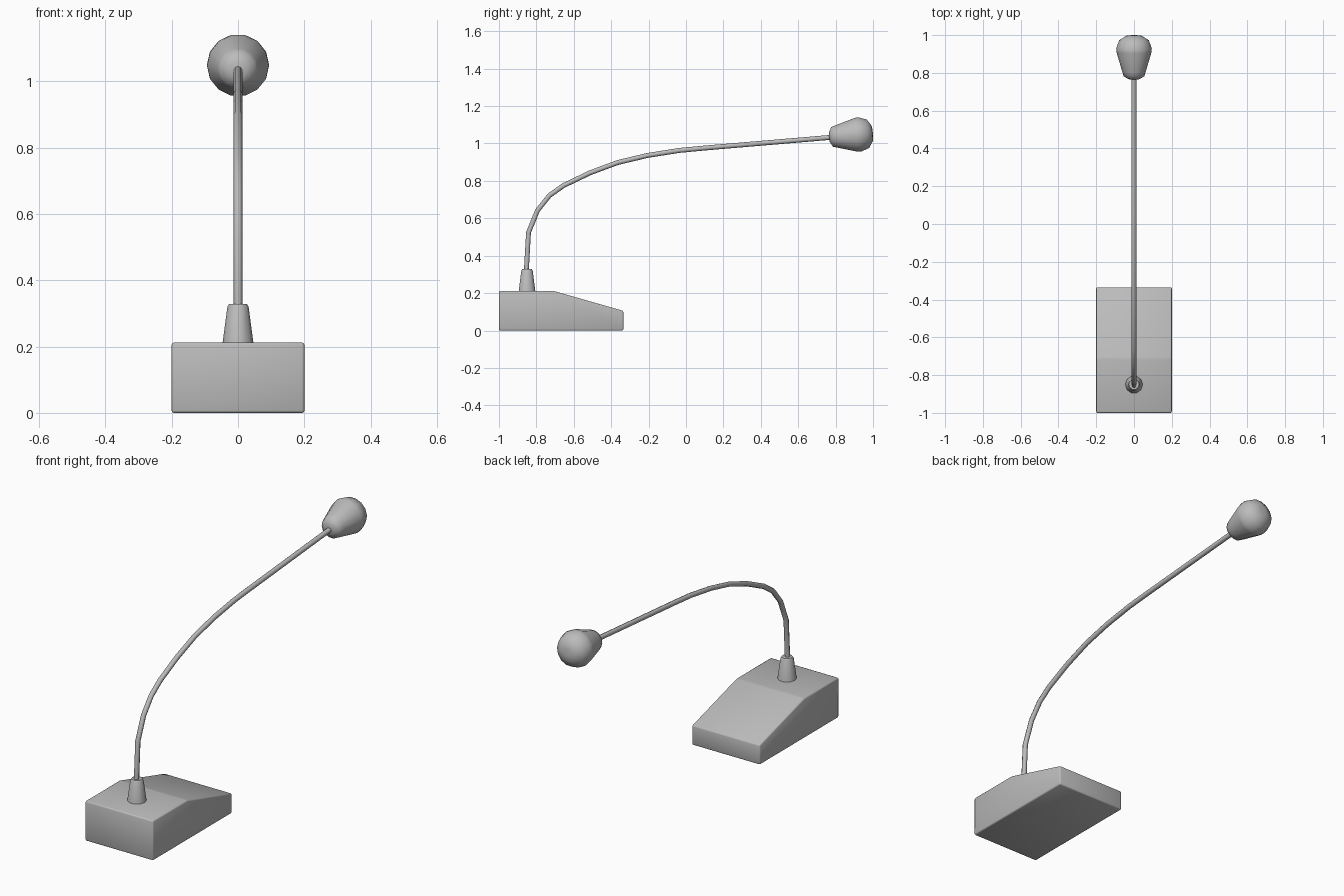
import bpy, bmesh, math
from mathutils import Matrix

if "Cube" in bpy.data.objects:
    bpy.data.objects.remove(bpy.data.objects["Cube"])

# Single material
grey = bpy.data.materials.new("plain grey")
grey.use_nodes = True
grey.diffuse_color = (0.5, 0.5, 0.5, 1)
grey.node_tree.nodes["Principled BSDF"].inputs["Base Color"].default_value = (0.5, 0.5, 0.5, 1)


def finish(obj, angle):
    bpy.ops.object.select_all(action="DESELECT")
    obj.select_set(True)
    bpy.context.view_layer.objects.active = obj
    if obj.type == "CURVE":
        bpy.ops.object.convert(target="MESH")
    bpy.ops.object.shade_smooth_by_angle(angle=math.radians(angle))


def add_mesh(name, bm, angle):
    bmesh.ops.recalc_face_normals(bm, faces=bm.faces)
    mesh = bpy.data.meshes.new(name)
    bm.to_mesh(mesh)
    bm.free()
    mesh.materials.append(grey)
    obj = bpy.data.objects.new(name, mesh)
    bpy.context.collection.objects.link(obj)
    finish(obj, angle)
    return obj


def lathe(name, profile, sides, matrix, angle):
    """Closed solid of revolution about z from (radius, height) points."""
    bm = bmesh.new()
    rings = [[bm.verts.new((r * math.cos(a), r * math.sin(a), h))
              for a in (2 * math.pi * i / sides for i in range(sides))]
             for r, h in profile]
    for low, high in zip(rings, rings[1:]):
        for i in range(sides):
            j = (i + 1) % sides
            bm.faces.new((low[i], low[j], high[j], high[i]))
    bm.faces.new(rings[0])
    bm.faces.new(rings[-1])
    bm.transform(matrix)
    return add_mesh(name, bm, angle)


# Wedge base: side profile extruded across, with softened edges
side = [(-1, 0), (-0.335, 0), (-0.335, 0.105), (-0.71, 0.212), (-1, 0.212)]
bm = bmesh.new()
face = bm.faces.new([bm.verts.new((-0.2, y, z)) for y, z in side])
ext = bmesh.ops.extrude_face_region(bm, geom=[face])
bmesh.ops.translate(bm, vec=(0.4, 0, 0),
                    verts=[v for v in ext["geom"] if isinstance(v, bmesh.types.BMVert)])
bmesh.ops.recalc_face_normals(bm, faces=bm.faces)
bmesh.ops.bevel(bm, geom=bm.edges[:], offset=0.007, segments=2, profile=0.5, affect="EDGES")
add_mesh("base", bm, 60)

# Tapered collar where the stem enters the base
lathe("stem_collar", [(0.048, 0.2), (0.032, 0.32), (0.027, 0.328), (0.016, 0.328)],
      10, Matrix.Translation((0, -0.85, 0)), 50)

# Curved gooseneck stem
path = [(-0.853, 0.21), (-0.853, 0.33), (-0.842, 0.524), (-0.794, 0.642), (-0.73, 0.722),
        (-0.655, 0.775), (-0.516, 0.842), (-0.366, 0.898), (-0.206, 0.936),
        (-0.035, 0.963), (0.104, 0.976), (0.79, 1.034)]
curve = bpy.data.curves.new("stem", "CURVE")
curve.dimensions = "3D"
curve.bevel_depth = 0.013
curve.bevel_resolution = 2
curve.use_fill_caps = True
curve.materials.append(grey)
spline = curve.splines.new("POLY")
spline.points.add(len(path) - 1)
for point, (y, z) in zip(spline.points, path):
    point.co = (0, y, z, 1)
stem = bpy.data.objects.new("stem", curve)
bpy.context.collection.objects.link(stem)
finish(stem, 50)

# Bulbous head, its axis continuing the tip of the stem
head_profile = [(0.025, 0), (0.054, 0.015), (0.062, 0.04), (0.093, 0.145),
                (0.094, 0.165), (0.078, 0.208), (0.043, 0.23), (0.02, 0.234)]
tilt = Matrix.Translation((0, 0.766, 1.034)) @ Matrix.Rotation(math.radians(-85), 4, "X")
lathe("head", head_profile, 14, tilt, 60)
